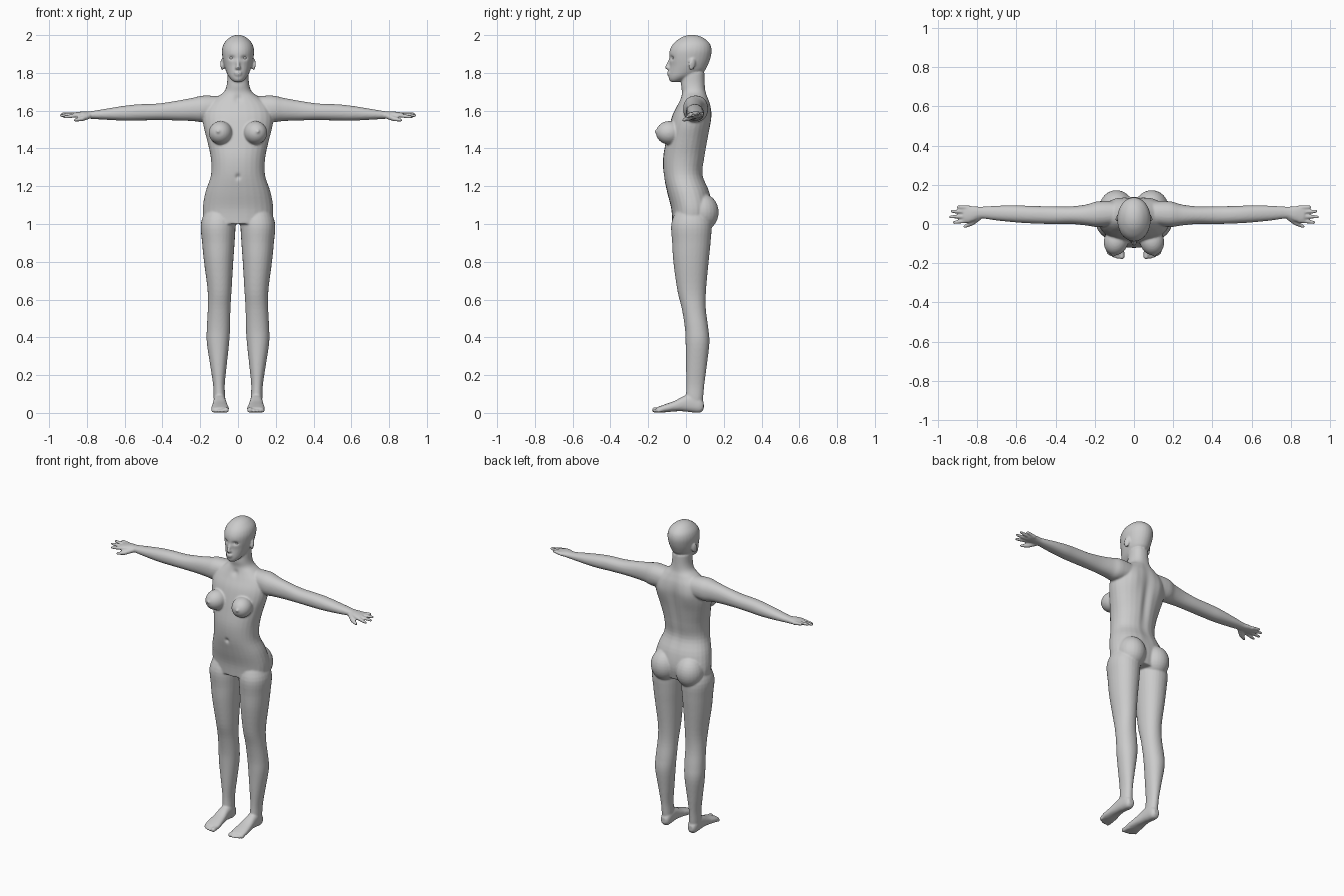
import bpy, bmesh, math
from mathutils import Vector, Matrix

bm = bmesh.new()


def spline(a, b, c, d, t):
    return [0.5 * (2*q + (r-p)*t + (2*p-5*q+4*r-s)*t*t + (3*q-p-3*r+s)*t**3)
            for p, q, r, s in zip(a, b, c, d)]


def loft(axis, secs, side=1, e=2.2, n=28, steps=4):
    """Skin rounded sections (pos, u0, u1, v0, v1) placed along an axis."""
    fine = []
    for i in range(len(secs) - 1):
        nb = [secs[max(0, min(len(secs) - 1, i + k))] for k in (-1, 0, 1, 2)]
        fine += [spline(*nb, j / steps) for j in range(steps)]
    fine.append(secs[-1])
    rings = []
    for w, u0, u1, v0, v1 in fine:
        ring = []
        for k in range(n):
            c, s = math.cos(math.tau*k/n), math.sin(math.tau*k/n)
            u = (u0+u1)/2 + (u1-u0)/2 * math.copysign(abs(c)**(2/e), c)
            v = (v0+v1)/2 + (v1-v0)/2 * math.copysign(abs(s)**(2/e), s)
            p = {'x': (w, u, v), 'y': (u, w, v), 'z': (u, v, w)}[axis]
            ring.append(bm.verts.new((p[0]*side, p[1], p[2])))
        rings.append(ring)
    for a, b in zip(rings, rings[1:]):
        for k in range(n):
            bm.faces.new((a[k], a[(k+1) % n], b[(k+1) % n], b[k]))
    bm.faces.new(rings[0])
    bm.faces.new(rings[-1])


def blob(loc, rad, rot=(0, 0, 0)):
    m = Matrix.Translation(loc)
    for a, ax in zip(rot, 'XYZ'):
        m = m @ Matrix.Rotation(a, 4, ax)
    m = m @ Matrix.Diagonal((*rad, 1))
    bmesh.ops.create_uvsphere(bm, u_segments=24, v_segments=16, radius=1, matrix=m)


def limb(p, q, r0, r1):
    """Tapered finger or toe with a rounded tip."""
    p, q = Vector(p), Vector(q)
    d = q - p
    m = Matrix.Translation((p+q)/2) @ d.to_track_quat('Z', 'Y').to_matrix().to_4x4()
    bmesh.ops.create_cone(bm, cap_ends=True, segments=14, radius1=r0, radius2=r1,
                          depth=d.length, matrix=m)
    blob(q, (r1, r1, r1))


def sym(z, hw, yf, yb):
    return (z, -hw, hw, yf, yb)


# torso and neck
loft('z', [sym(*s) for s in (
    (1.0, .18, -.072, .125), (1.08, .187, -.078, .14), (1.17, .172, -.1, .125),
    (1.26, .143, -.118, .09), (1.35, .144, -.121, .1), (1.44, .163, -.106, .115),
    (1.52, .183, -.088, .128), (1.58, .185, -.07, .135), (1.63, .165, -.045, .13),
    (1.67, .115, -.028, .116), (1.7, .074, -.022, .105), (1.74, .059, -.026, .1),
    (1.8, .056, -.02, .098))])

# head
loft('z', [sym(*s) for s in (
    (1.752, .02, -.08, -.04), (1.765, .036, -.09, .0), (1.785, .052, -.092, .05),
    (1.81, .064, -.09, .097), (1.84, .074, -.086, .115), (1.88, .082, -.089, .13),
    (1.92, .085, -.086, .136), (1.955, .075, -.067, .126), (1.983, .05, -.033, .096),
    (1.996, .027, -.004, .067), (2.001, .008, .02, .04))], e=2.05)

# nose and lips
limb((0, -.082, 1.875), (0, -.1, 1.83), .006, .011)
blob((0, -.092, 1.826), (.017, .014, .009))
blob((0, -.09, 1.801), (.023, .011, .006))
blob((0, -.089, 1.79), (.019, .011, .006))

for s in (1, -1):
    # ear
    blob((s*.083, .032, 1.845), (.009, .019, .032), (-.2, 0, s*.4))
    # breast
    blob((s*.092, -.088, 1.483), (.062, .072, .062), (0, 0, s*.25))
    blob((s*.105, -.156, 1.49), (.01, .011, .01))
    # buttock
    blob((s*.09, .083, 1.062), (.086, .09, .1))
    # arm and palm
    loft('x', [(.07, .0, .11, 1.56, 1.675), (.18, -.015, .116, 1.54, 1.68),
               (.24, -.008, .1, 1.545, 1.668), (.32, 0, .09, 1.548, 1.653),
               (.42, 0, .09, 1.55, 1.638), (.52, .003, .092, 1.548, 1.634),
               (.6, .008, .095, 1.547, 1.626), (.7, .018, .093, 1.552, 1.61),
               (.78, .028, .088, 1.557, 1.597), (.82, .014, .091, 1.56, 1.596),
               (.855, .008, .094, 1.564, 1.592), (.87, .012, .09, 1.568, 1.589)], s)
    # fingers and thumb
    for y0, x1, y1, z1 in ((.018, .917, .008, 1.566), (.04, .937, .036, 1.575),
                           (.062, .928, .064, 1.583), (.083, .896, .087, 1.585)):
        limb((s*.84, y0, 1.577), (s*x1, y1, z1), .012, .0085)
    limb((s*.79, .035, 1.572), (s*.825, .005, 1.557), .016, .013)
    limb((s*.825, .005, 1.557), (s*.862, -.012, 1.55), .013, .009)
    # leg
    loft('z', [(1.08, .02, .17, -.05, .11), (1.0, .013, .197, -.078, .135),
               (.9, .018, .19, -.073, .13), (.8, .025, .18, -.067, .12),
               (.65, .034, .161, -.046, .106), (.55, .04, .16, -.022, .105),
               (.45, .042, .165, -.006, .118), (.37, .047, .165, -.002, .124),
               (.25, .06, .147, 0, .11), (.15, .07, .132, .002, .097),
               (.08, .068, .129, 0, .091), (.03, .07, .125, .01, .085)], s, 2.1)
    # foot
    loft('y', [(.094, .08, .115, .02, .055), (.075, .067, .126, .001, .08),
               (.03, .064, .13, .003, .1), (-.01, .062, .132, .008, .09),
               (-.06, .055, .137, .008, .064), (-.11, .048, .142, .003, .046),
               (-.145, .05, .138, .003, .033), (-.155, .055, .132, .006, .028)], s, 2.4)
    # toes
    for x, y, r in ((.062, -.167, .014), (.084, -.168, .01), (.102, -.163, .0095),
                    (.118, -.156, .009), (.132, -.146, .009)):
        limb((s*(x*.9+.01), -.12, .018), (s*x, y, r+.001), r+.002, r)

bmesh.ops.recalc_face_normals(bm, faces=bm.faces)
mesh = bpy.data.meshes.new("body")
bm.to_mesh(mesh)
bm.free()
body = bpy.data.objects.new("body", mesh)
bpy.context.collection.objects.link(body)
bpy.context.view_layer.objects.active = body
body.select_set(True)

# fuse all parts into one continuous skin
rm = body.modifiers.new("fuse", 'REMESH')
rm.mode, rm.voxel_size = 'VOXEL', .0055
sm = body.modifiers.new("soften", 'SMOOTH')
sm.factor, sm.iterations = .5, 5
for name in ("fuse", "soften"):
    bpy.ops.object.modifier_apply(modifier=name)

# sculpted dents: eye sockets, navel, spine groove, collar hollow (centre, radii, push)
dents = [((0, -.118, 1.25), (.012, .03, .014), (0, .01, 0)),
         ((0, .12, 1.42), (.025, .06, .2), (0, -.012, 0)),
         ((0, -.03, 1.66), (.02, .03, .02), (0, .008, 0))]
for s in (1, -1):
    dents += [((s*.034, -.08, 1.879), (.017, .03, .011), (0, .011, 0)),
              ((s*.1, .13, 1.55), (.05, .05, .07), (0, .008, 0))]
for v in body.data.vertices:
    move = Vector()
    for c, r, push in dents:
        d = sum(((v.co[i]-c[i]) / r[i])**2 for i in range(3))
        if d < 6:
            move += Vector(push) * math.exp(-d)
    v.co += move
bpy.ops.object.shade_smooth()

# eyes
for s, name in ((1, "left_eye"), (-1, "right_eye")):
    bpy.ops.mesh.primitive_uv_sphere_add(segments=20, ring_count=12, radius=.012,
                                         location=(s*.034, -.06, 1.879))
    bpy.context.object.name = name
    bpy.ops.object.shade_smooth()
